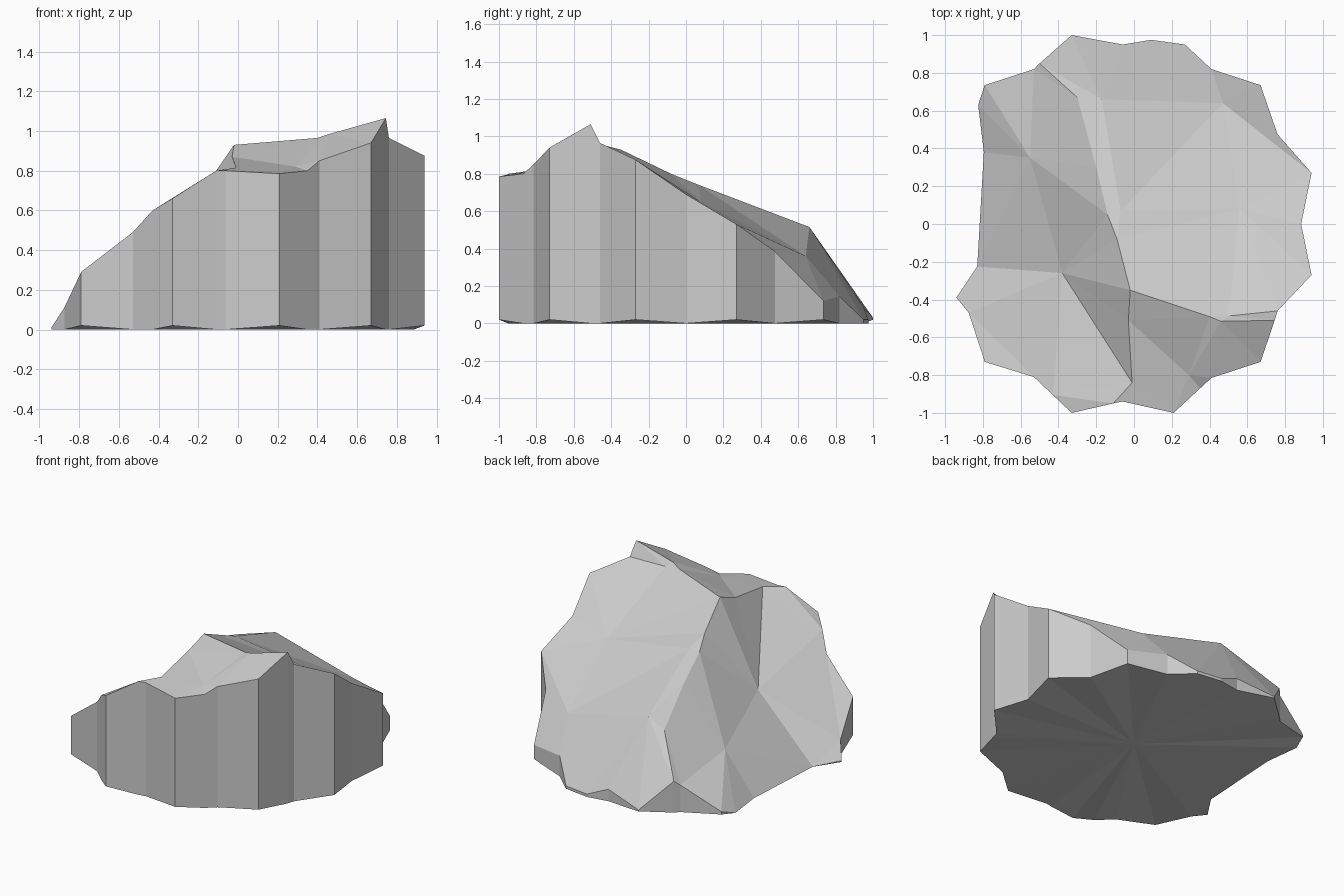
import bpy, bmesh
from mathutils import Vector
from mathutils.geometry import delaunay_2d_cdt

if "Cube" in bpy.data.objects:
    bpy.data.objects.remove(bpy.data.objects["Cube"])

# Rim of the rock, counter-clockwise: x, y, wall height
rim = [
    (.94, -.27, .875), (.885, 0, .69), (.94, .27, .53), (.76, .475, .385),
    (.67, .735, .12), (.41, .82, .145), (.27, .95, .02), (.09, .975, .02),
    (-.06, .95, .085), (-.33, 1, .03), (-.5, .85, .22), (-.53, .82, .19),
    (-.79, .735, .04), (-.825, .63, 0), (-.795, .38, 0), (-.83, -.225, 0),
    (-.94, -.39, .01), (-.875, -.47, .11), (-.79, -.73, .29), (-.53, -.81, .49),
    (-.43, -.905, .6), (-.33, -1, .66), (-.11, -.95, .8), (-.06, -.94, .8),
    (.21, -1, .785), (.35, -.87, .8), (.41, -.815, .85), (.67, -.73, .94),
    (.745, -.51, 1.065), (.76, -.46, .965)]

# Peaks, ridges and hollows of the top surface
inner = {
    'ridge1': (-.3, .67, .46), 'ridge2': (-.2, .3, .63), 'ridge3': (-.14, .05, .73),
    'ridge4': (-.09, -.08, .8), 'ridge5': (-.02, -.35, .93),
    'crest': (.4, -.49, .965), 'spike': (.46, -.515, .985), 'notch': (.5, -.487, .955),
    'step': (-.03, -.51, .87), 'gully_front': (-.01, -.84, .815),
    'gully_mid': (-.38, -.26, .41), 'gully_back': (-.55, .35, .27),
    'shelf': (.29, -.8, .82),
    'plateau_left': (-.07, .07, .74), 'plateau_right': (.56, .08, .65),
    'back_left': (-.17, .66, .515), 'back_right': (.47, .64, .36)}

# Sharp lines across the top (numbers are rim points)
chains = [
    [10, 'ridge1', 'ridge2', 'ridge3', 'ridge4', 'ridge5', 'crest', 'spike', 28],
    ['crest', 'notch', 29],
    ['ridge5', 'step', 'gully_front', 22],
    ['gully_front', 'gully_mid', 'gully_back', 12],
    ['gully_mid', 15], ['gully_mid', 20], ['step', 'shelf', 25],
    [10, 'back_left', 'back_right', 2],
    ['ridge5', 'plateau_right', 'plateau_left', 'back_left'],
    ['plateau_right', 'back_right']]

n = len(rim)
names = list(inner)
points = [Vector(p) for p in rim + list(inner.values())]


def index(key):
    return key if isinstance(key, int) else n + names.index(key)


# Base height: outer corners are slightly lifted
base = []
for i in range(n):
    a, b, c = (points[j % n].xy for j in (i - 1, i, i + 1))
    u, v = b - a, c - b
    base.append(.02 if u.x * v.y - u.y * v.x > .02 else 0)
    points[i].z = max(points[i].z, base[i])

edges = [(index(a), index(b)) for ch in chains for a, b in zip(ch, ch[1:])]
out = delaunay_2d_cdt([p.xy for p in points], edges, [list(range(n))], 1, 1e-5)
co, tris, origin = out[0], out[2], out[3]

bm = bmesh.new()
# Faceted top
top = [bm.verts.new(p) for p in points]
for f in tris:
    ids = [origin[k][0] if origin[k] else None for k in f]
    if None not in ids and len(set(ids)) == 3:
        bm.faces.new([top[k] for k in ids])
# Walls and underside
low = [bm.verts.new((p.x, p.y, z)) for p, z in zip(points[:n], base)]
centre = bm.verts.new((0, 0, 0))
for i in range(n):
    j = (i + 1) % n
    bm.faces.new((low[i], low[j], top[j], top[i]))
    bm.faces.new((low[j], low[i], centre))
bmesh.ops.remove_doubles(bm, verts=bm.verts[:], dist=1e-4)
bmesh.ops.triangulate(bm, faces=[f for f in bm.faces if len(f.verts) > 3])
bmesh.ops.recalc_face_normals(bm, faces=bm.faces[:])

mesh = bpy.data.meshes.new("rock")
bm.to_mesh(mesh)
bm.free()
bpy.context.collection.objects.link(bpy.data.objects.new("rock", mesh))
